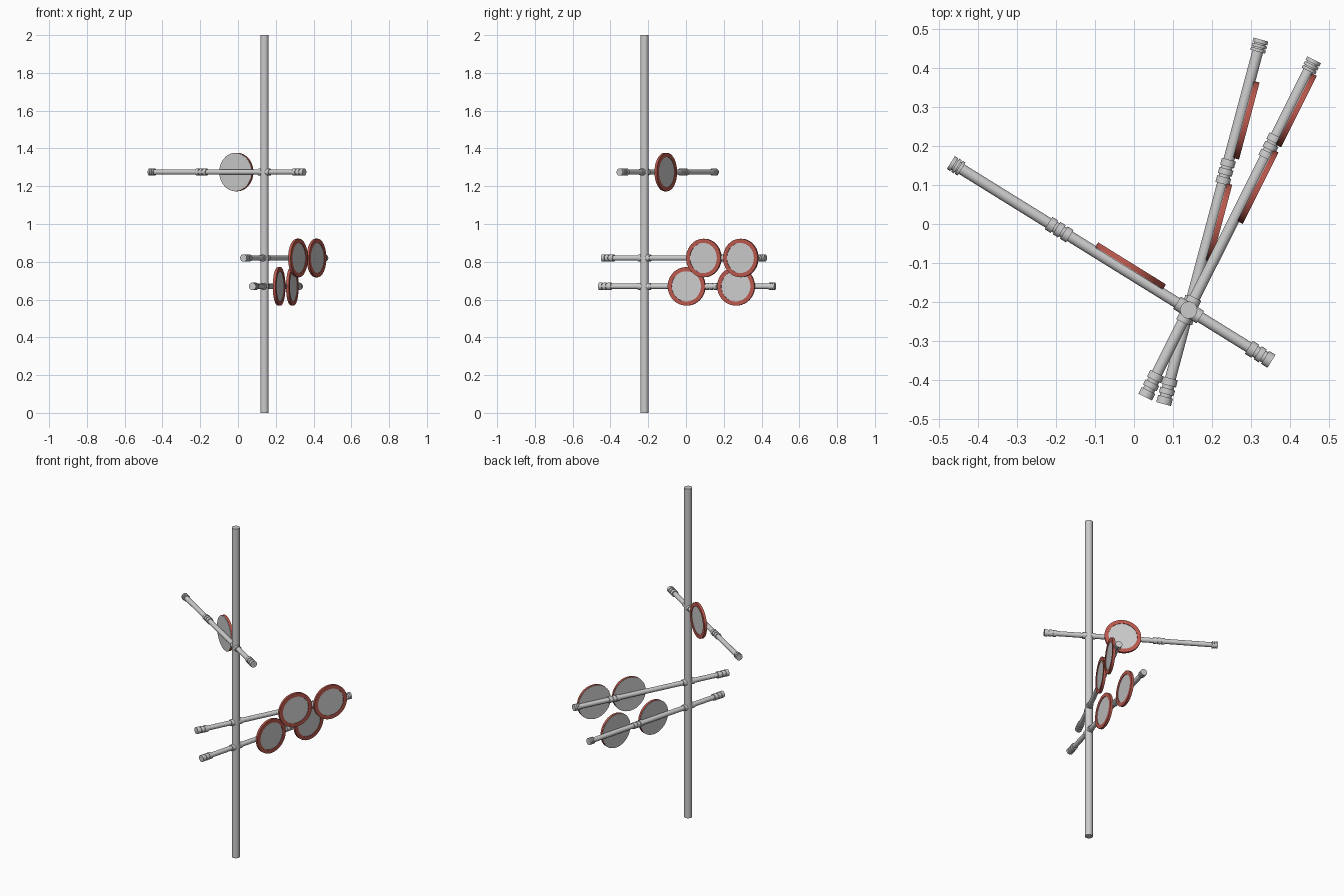
import bpy, bmesh, math
from mathutils import Vector

if "Cube" in bpy.data.objects:
    bpy.data.objects.remove(bpy.data.objects["Cube"])

POLE = Vector((0.14, -0.22, 0))
red = bpy.data.materials.new("red_rim")
red.diffuse_color = (0.5, 0.1, 0.075, 1)
red.use_nodes = True
red.node_tree.nodes["Principled BSDF"].inputs["Base Color"].default_value = red.diffuse_color


def lathe(name, profile, origin, axis, sides=32, mat=None, closed=False):
    """Revolve (radius, distance) points about an axis through origin."""
    bm = bmesh.new()
    rings = []
    for r, d in profile:
        if r == 0:
            rings.append([bm.verts.new((0, 0, d))] * sides)
        else:
            rings.append([bm.verts.new((r * math.cos(2 * math.pi * i / sides),
                                        r * math.sin(2 * math.pi * i / sides), d))
                          for i in range(sides)])
    pairs = list(zip(rings, rings[1:]))
    if closed:
        pairs.append((rings[-1], rings[0]))
    for a, b in pairs:
        for i in range(sides):
            j = (i + 1) % sides
            quad = list(dict.fromkeys((a[i], a[j], b[j], b[i])))
            bm.faces.new(quad)
    bmesh.ops.recalc_face_normals(bm, faces=bm.faces)
    mesh = bpy.data.meshes.new(name)
    bm.to_mesh(mesh)
    bm.free()
    ob = bpy.data.objects.new(name, mesh)
    bpy.context.collection.objects.link(ob)
    ob.location = origin
    ob.rotation_euler = Vector(axis).to_track_quat('Z', 'Y').to_euler()
    if mat:
        mesh.materials.append(mat)
    bpy.context.view_layer.objects.active = ob
    ob.select_set(True)
    bpy.ops.object.shade_smooth_by_angle()
    ob.select_set(False)
    return ob


def rod(name, r, a, b, origin, axis, sides=24):
    return lathe(name, [(0, a), (r, a), (r, b), (0, b)], origin, axis, sides)


def collar(name, bands, r, origin, axis):
    """Stepped fitting: wide bands joined by narrower necks."""
    neck = r - 0.004
    prof = [(0, bands[0][0])]
    for k, (a, b) in enumerate(bands):
        if k:
            prof += [(neck, bands[k - 1][1]), (neck, a)]
        prof += [(r, a), (r, b)]
    prof.append((0, bands[-1][1]))
    lathe(name, prof, origin, axis, 24)


def light_disc(name, centre, normal):
    # grey back plate, red rim and slightly recessed grey face
    lathe(name + "_back", [(0, 0.009), (0.1, 0.009), (0.1, 0.012), (0, 0.012)],
          centre, normal, 48)
    lathe(name + "_rim", [(0.102, 0.011), (0.102, 0.025), (0.08, 0.025), (0.08, 0.011)],
          centre, normal, 48, red, True)
    rod(name + "_face", 0.081, 0.0115, 0.022, centre, normal, 48)


# upright pole
rod("pole", 0.022, 0, 2, POLE, (0, 0, 1), 32)

# height, heading in degrees, coupling distance, disc distances
arms = [(1.275, 148.2, 0.39, [0.186]),
        (0.82, 63.4, 0.467, [0.361, 0.58]),
        (0.67, 75.05, 0.366, [0.236, 0.507])]

for n, (z, heading, joint, discs) in enumerate(arms, 1):
    t = math.radians(heading)
    axis = Vector((math.cos(t), math.sin(t), 0))
    side = Vector((math.sin(t), -math.cos(t), 0))
    base = POLE + Vector((0, 0, z))
    rod(f"arm_{n}", 0.014, -0.245, 0.712, base, axis)
    # end fittings, middle coupling and pole clamp
    collar(f"near_fitting_{n}", [(-0.249, -0.23), (-0.223, -0.208), (-0.2, -0.181)],
           0.0195, base, axis)
    collar(f"far_fitting_{n}", [(0.684, 0.692), (0.695, 0.703), (0.706, 0.716)],
           0.0195, base, axis)
    collar(f"coupling_{n}", [(joint - 0.032, joint - 0.014), (joint - 0.008, joint + 0.008),
                             (joint + 0.014, joint + 0.032)], 0.0185, base, axis)
    rod(f"pole_clamp_{n}", 0.0185, -0.035, 0.035, base, axis)
    for k, s in enumerate(discs, 1):
        light_disc(f"disc_{n}_{k}", base + axis * s, side)
